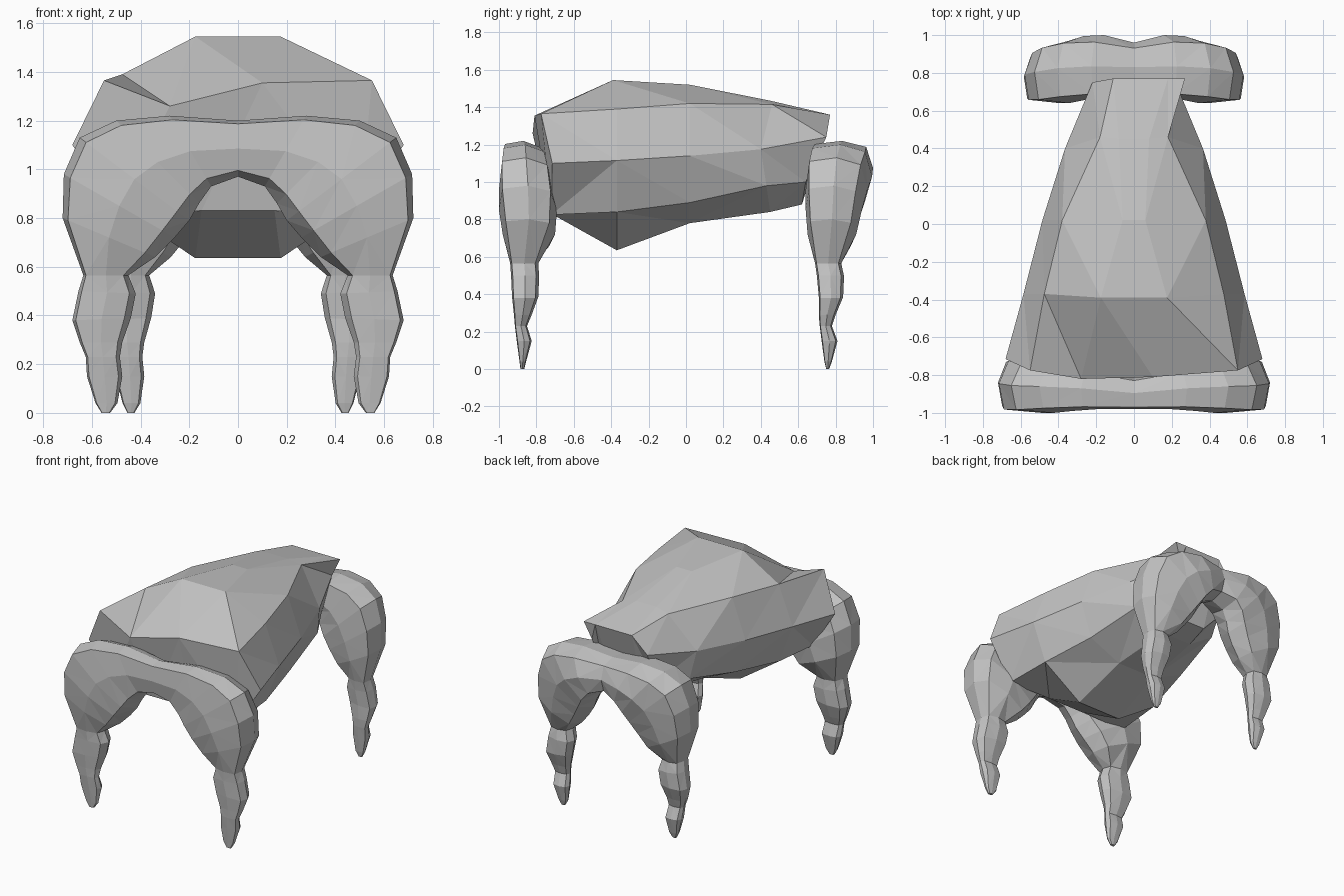
import bpy
import bmesh
import math

if "Cube" in bpy.data.objects:
    bpy.data.objects.remove(bpy.data.objects["Cube"])

grey = bpy.data.materials.new("plain grey")
grey.diffuse_color = (0.55, 0.55, 0.55, 1)
grey.use_nodes = True
grey.node_tree.nodes["Principled BSDF"].inputs["Base Color"].default_value = grey.diffuse_color


def loft(name, rings):
    """Skin closed rings of equal length into a capped, flat-faced solid."""
    bm = bmesh.new()
    loops = [[bm.verts.new(p) for p in ring] for ring in rings]
    n = len(loops[0])
    for a, b in zip(loops, loops[1:]):
        for i in range(n):
            j = (i + 1) % n
            bm.faces.new((a[i], a[j], b[j], b[i]))
    bm.faces.new(loops[0][::-1])
    bm.faces.new(loops[-1])
    bmesh.ops.triangulate(bm, faces=bm.faces[:])
    bmesh.ops.recalc_face_normals(bm, faces=bm.faces[:])
    mesh = bpy.data.meshes.new(name)
    bm.to_mesh(mesh)
    bm.free()
    mesh.materials.append(grey)
    obj = bpy.data.objects.new(name, mesh)
    bpy.context.collection.objects.link(obj)
    return obj


# Body: half sections (top, shoulder, side, low, bottom) from front to back
body_sections = [
    [(.10, -.81, 1.355), (.55, -.775, 1.365), (.68, -.715, 1.10), (.50, -.72, .825), (.15, -.72, .83)],
    [(.175, -.39, 1.545), (.475, -.37, 1.39), (.585, -.37, 1.115), (.48, -.37, .84), (.175, -.37, .635)],
    [(.06, .02, 1.52), (.38, .02, 1.42), (.485, .02, 1.14), (.40, .02, .89), (.15, .02, .78)],
    [(.08, .45, 1.435), (.18, .46, 1.415), (.365, .40, 1.175), (.33, .43, .98), (.12, .45, .84)],
    [(.10, .77, 1.36), (.19, .77, 1.36), (.22, .75, 1.24), (.21, .64, 1.0), (.10, .62, .88)],
]
body_rings = [half + [(-x, y, z) for x, y, z in reversed(half)] for half in body_sections]
# The rear upper edge sits slightly off centre, the front brow dips on one side
body_rings[-1] = [(x + (.08 if z > 1.3 else 0), y, z) for x, y, z in body_rings[-1]]
body_rings[0][-1] = (-.28, -.82, 1.26)
loft("body", body_rings)

# Leg arch, from the middle of the bridge to the foot:
# inner x, inner z, outer x, outer z, front pair y range, back pair y range
leg_sections = [
    (.00, .97, .00, 1.20, -.98, -.81, .70, .96),
    (.11, .93, .28, 1.22, -.98, -.76, .67, 1.0),
    (.16, .86, .50, 1.20, -.99, -.73, .655, .995),
    (.20, .79, .65, 1.13, -1.0, -.71, .64, .97),
    (.26, .72, .715, .98, -1.0, -.69, .64, .94),
    (.34, .64, .72, .80, -.98, -.70, .65, .91),
    (.45, .565, .635, .565, -.94, -.79, .69, .83),
    (.42, .49, .655, .50, -.935, -.785, .70, .845),
    (.44, .39, .68, .38, -.93, -.79, .71, .84),
    (.475, .29, .65, .29, -.92, -.825, .71, .80),
    (.485, .23, .625, .23, -.915, -.85, .715, .78),
    (.475, .15, .62, .15, -.905, -.825, .725, .81),
    (.495, .04, .585, .04, -.89, -.855, .74, .78),
    (.525, .00, .56, .00, -.885, -.865, .75, .765),
]


def leg_ring(section, pair, width):
    """Eight-sided cross section, squarer on its outer front corner."""
    xi, zi, xo, zo = section[:4]
    y0, y1 = section[4 + 2 * pair:6 + 2 * pair]
    ring = []
    for k in range(8):
        a = k * math.pi / 4
        grow = 1.25 if k == 7 else 1.1 if k % 2 else 1.0
        t = .5 + .5 * grow * math.cos(a)
        y = (y0 + y1) / 2 + (y1 - y0) / 2 * grow * math.sin(a)
        ring.append(((xi + (xo - xi) * t) * width, y, zi + (zo - zi) * t))
    return ring


# Front and back leg pairs, each a mirrored arch
for pair, (name, width) in enumerate((("front_legs", 1.0), ("back_legs", .81))):
    half = [leg_ring(s, pair, width) for s in leg_sections]
    mirrored = [[(-x, y, z) for x, y, z in ring] for ring in half[:0:-1]]
    loft(name, mirrored + half)
